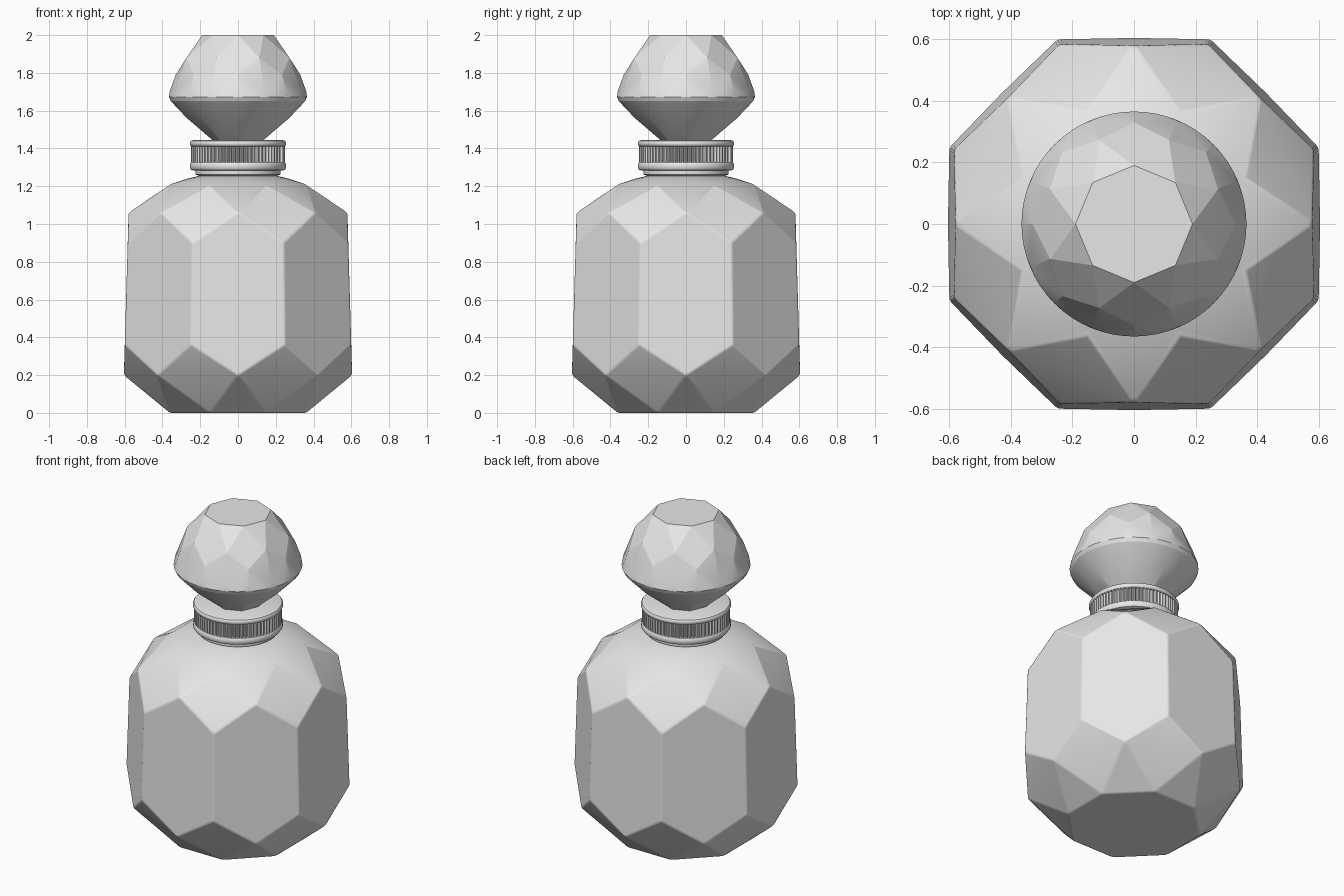
import bpy, bmesh, math

cube = bpy.data.objects.get("Cube")
if cube:
    bpy.data.objects.remove(cube, do_unlink=True)

grey = bpy.data.materials.new("light_grey")
grey.use_nodes = True
grey.diffuse_color = (0.8, 0.8, 0.8, 1)
grey.node_tree.nodes["Principled BSDF"].inputs["Base Color"].default_value = (0.8, 0.8, 0.8, 1)


def ring(radius, z, count, half_turn=False):
    """Points evenly spaced on a level circle."""
    shift = 0.5 if half_turn else 0
    angles = [2 * math.pi * (i + shift) / count for i in range(count)]
    return [(radius * math.cos(a), radius * math.sin(a), z) for a in angles]


def finish(name, bm, smooth_angle):
    bmesh.ops.recalc_face_normals(bm, faces=bm.faces)
    mesh = bpy.data.meshes.new(name)
    bm.to_mesh(mesh)
    bm.free()
    mesh.materials.append(grey)
    obj = bpy.data.objects.new(name, mesh)
    bpy.context.collection.objects.link(obj)
    bpy.ops.object.select_all(action="DESELECT")
    obj.select_set(True)
    bpy.context.view_layer.objects.active = obj
    bpy.ops.object.shade_smooth_by_angle(angle=math.radians(smooth_angle))
    return obj


def cut_gem(name, rings, smooth_angle):
    """Facets are the convex hull of staggered rings."""
    bm = bmesh.new()
    for r in rings:
        for point in ring(*r):
            bm.verts.new(point)
    hull = bmesh.ops.convex_hull(bm, input=bm.verts)
    spare = {v for v in hull["geom_interior"] if isinstance(v, bmesh.types.BMVert)}
    bmesh.ops.delete(bm, geom=list(spare), context="VERTS")
    bmesh.ops.dissolve_limit(bm, angle_limit=math.radians(1), verts=bm.verts, edges=bm.edges)
    return finish(name, bm, smooth_angle)


def lathe(name, profile, count=96):
    """Closed solid turned from (radius, height) pairs."""
    bm = bmesh.new()
    loops = [[bm.verts.new(p) for p in ring(r, z, count)] for r, z in profile]
    for low, high in zip(loops, loops[1:]):
        for i in range(count):
            j = (i + 1) % count
            bm.faces.new((low[i], low[j], high[j], high[i]))
    bm.faces.new(loops[0][::-1])
    bm.faces.new(loops[-1])
    return finish(name, bm, 35)


# Bottle body: eight hexagonal panels with triangular facets above and below
def panel(z):
    return 0.61 - 0.029 * z


corner = 1 / math.cos(math.pi / 8)
body = cut_gem("bottle_body", [
    (0.39, 0, 8, True),
    (panel(0.2), 0.2, 8),
    (panel(0.36) * corner, 0.36, 8, True),
    (panel(0.9) * corner, 0.9, 8, True),
    (panel(1.06), 1.06, 8),
    (0.39, 1.21, 8, True),
    (0.27, 1.24, 32),
    (0.2, 1.256, 32),
], 18)
bevel = body.modifiers.new("soft_edges", "BEVEL")
bevel.width = 0.01
bevel.segments = 2
bevel.limit_method = "ANGLE"
bevel.angle_limit = math.radians(18)
bevel.harden_normals = True

# Neck and the two rounded rims of the collar
lathe("neck", [(0.2, 1.24), (0.205, 1.255), (0.225, 1.262), (0.225, 1.3)])
for name, low, high in (("lower_rim", 1.282, 1.33), ("upper_rim", 1.407, 1.445)):
    lathe(name, [(0.235, low), (0.249, low + 0.005), (0.255, low + 0.014),
                 (0.255, high - 0.014), (0.249, high - 0.005), (0.235, high)])

# Ribbed collar band
RIBS = 72
bm = bmesh.new()
outline = []
for i in range(RIBS * 4):
    a = 2 * math.pi * i / (RIBS * 4)
    r = 0.25 if i % 4 < 2 else 0.238
    outline.append(bm.verts.new((r * math.cos(a), r * math.sin(a), 1.325)))
base = bm.faces.new(outline)
top = bmesh.ops.extrude_face_region(bm, geom=[base])["geom"]
bmesh.ops.translate(bm, vec=(0, 0, 0.085), verts=[v for v in top if isinstance(v, bmesh.types.BMVert)])
finish("collar_ribs", bm, 20)

# Gem stopper with octagonal table, star and kite facets, round girdle and pointed base
cut_gem("stopper", [
    (0.13, 1.44, 8),
    (0.27, 1.56, 16),
    (0.355, 1.65, 64),
    (0.365, 1.672, 64),
    (0.362, 1.7, 16),
    (0.33, 1.79, 8),
    (0.295, 1.88, 8, True),
    (0.19, 2, 8),
], 12)
